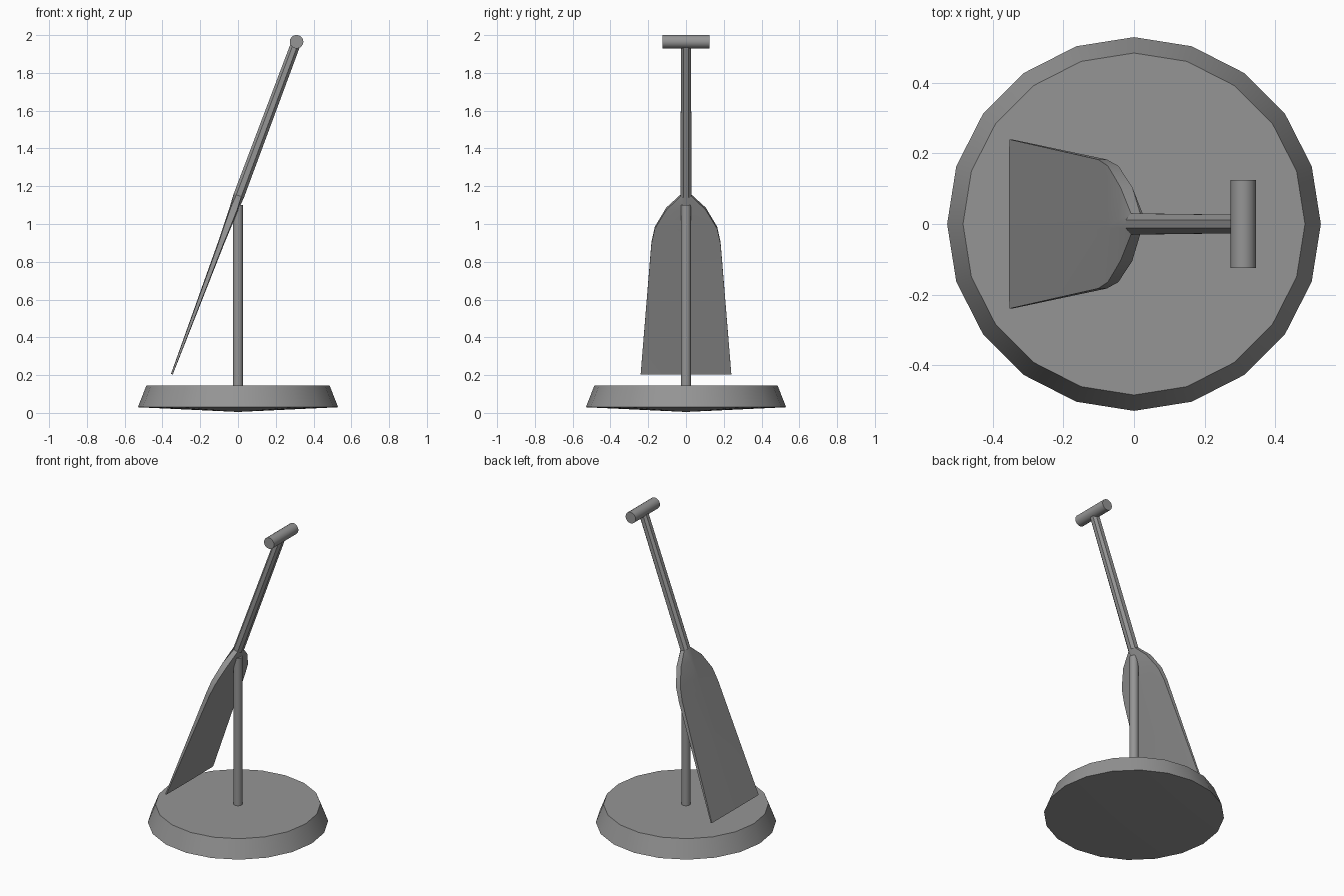
import bpy, bmesh, math
from mathutils import Vector, Matrix

cube = bpy.data.objects.get("Cube")
if cube:
    bpy.data.objects.remove(cube, do_unlink=True)

grey = bpy.data.materials.new("plain grey")
grey.use_nodes = True
COLOUR = (0.3, 0.3, 0.3, 1)
grey.diffuse_color = COLOUR
grey.node_tree.nodes["Principled BSDF"].inputs["Base Color"].default_value = COLOUR


def loft(name, rings, tip=None):
    """Skin equal-length rings of points; an optional tip closes the first ring."""
    bm = bmesh.new()
    loops = [[bm.verts.new(p) for p in ring] for ring in rings]
    n = len(loops[0])
    for low, high in zip(loops, loops[1:]):
        for i in range(n):
            j = (i + 1) % n
            bm.faces.new((low[i], low[j], high[j], high[i]))
    bm.faces.new(loops[-1])
    if tip:
        point = bm.verts.new(tip)
        for i in range(n):
            bm.faces.new((loops[0][i], point, loops[0][(i + 1) % n]))
    else:
        bm.faces.new(loops[0][::-1])
    bmesh.ops.recalc_face_normals(bm, faces=bm.faces)
    mesh = bpy.data.meshes.new(name)
    bm.to_mesh(mesh)
    bm.free()
    mesh.materials.append(grey)
    obj = bpy.data.objects.new(name, mesh)
    bpy.context.collection.objects.link(obj)
    bpy.ops.object.select_all(action="DESELECT")
    obj.select_set(True)
    bpy.context.view_layer.objects.active = obj
    bpy.ops.object.shade_smooth_by_angle(angle=math.radians(30))
    return obj


def circle(radius, z, sides):
    return [(radius * math.cos(a), radius * math.sin(a), z)
            for a in (math.tau * i / sides for i in range(sides))]


# Round base with a shallow point underneath, and the upright post
loft("base", [circle(0.53, 0.03, 20), circle(0.485, 0.145, 20)], tip=(0, 0, 0.005))
loft("post", [circle(0.027, 0.1, 16), circle(0.027, 1.1, 16)])

# Leaning paddle: its axis runs from blade tip to grip
tip, grip = Vector((-0.35, 0, 0.205)), Vector((0.31, 0, 1.965))
axis = (grip - tip).normalized()
normal = Vector((axis.z, 0, -axis.x))


def section(height, width, edge, ridge, thick):
    """Eight-sided paddle section: half width, edge, ridge width, thickness."""
    centre = tip + axis * ((height - tip.z) / axis.z)
    outline = [(width, -edge), (width, edge), (ridge, thick), (-ridge, thick),
               (-width, edge), (-width, -edge), (-ridge, -thick), (ridge, -thick)]
    return [centre + Vector((0, y, 0)) + normal * d for y, d in outline]


loft("blade", [
    section(0.205, 0.24, 0.004, 0.02, 0.005),
    section(0.9, 0.183, 0.013, 0.015, 0.017),
    section(0.98, 0.165, 0.016, 0.013, 0.02),
    section(1.08, 0.105, 0.018, 0.012, 0.024),
    section(1.15, 0.03, 0.014, 0.012, 0.029),
])
loft("shaft", [
    section(1.15, 0.03, 0.014, 0.012, 0.029),
    section(1.95, 0.026, 0.012, 0.012, 0.026),
])

# Crosswise grip
handle = loft("grip", [circle(0.036, -0.125, 16), circle(0.036, 0.125, 16)])
handle.matrix_world = Matrix.Translation(grip) @ Matrix.Rotation(math.pi / 2, 4, "X")
